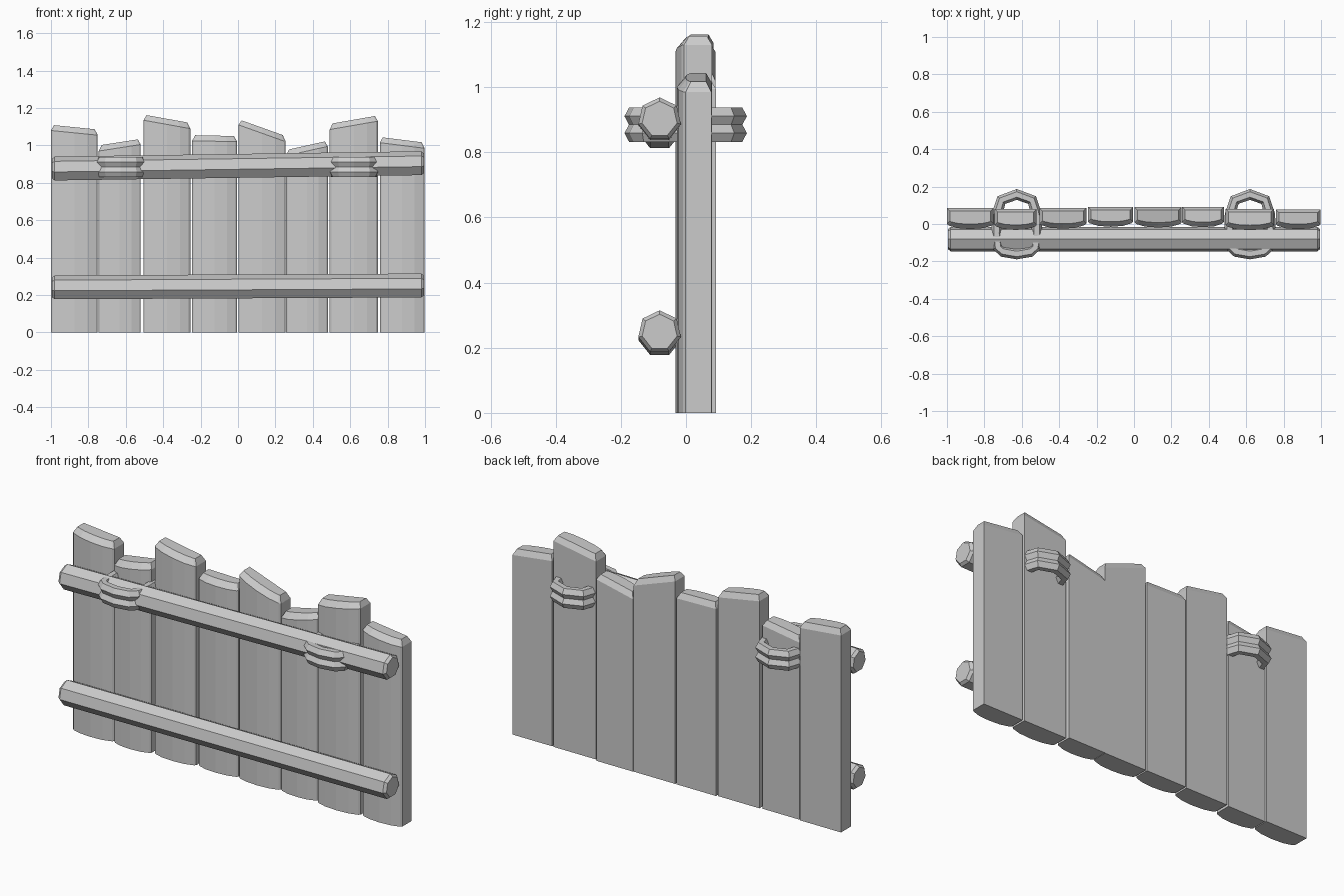
import bpy, bmesh, math
from mathutils import Vector

if "Cube" in bpy.data.objects:
    bpy.data.objects.remove(bpy.data.objects["Cube"])

wood = bpy.data.materials.new("plain_grey")
wood.use_nodes = True
grey = (0.6, 0.6, 0.6, 1)
wood.diffuse_color = grey
wood.node_tree.nodes["Principled BSDF"].inputs["Base Color"].default_value = grey


def loft(name, rings, closed=False):
    """Skin a list of equal-length point rings; cap the ends or close the loop."""
    bm = bmesh.new()
    loops = [[bm.verts.new(p) for p in ring] for ring in rings]
    n = len(loops[0])
    pairs = list(zip(loops, loops[1:]))
    if closed:
        pairs.append((loops[-1], loops[0]))
    else:
        bm.faces.new(loops[0])
        bm.faces.new(loops[-1])
    for a, b in pairs:
        for i in range(n):
            j = (i + 1) % n
            bm.faces.new((a[i], a[j], b[j], b[i]))
    bmesh.ops.recalc_face_normals(bm, faces=bm.faces)
    mesh = bpy.data.meshes.new(name)
    bm.to_mesh(mesh)
    bm.free()
    mesh.materials.append(wood)
    obj = bpy.data.objects.new(name, mesh)
    bpy.context.collection.objects.link(obj)
    return obj


# Planks: flat back, bulging front, slanted and chamfered top
FRONT = [(-1, 0), (-0.93, -0.008), (-0.55, -0.022), (0, -0.027),
         (0.55, -0.022), (0.93, -0.008), (1, 0)]


def plank(name, x0, x1, z_left, z_right, back, shift):
    mid, half = (x0 + x1) / 2, (x1 - x0) / 2

    def ring(inset, height):
        hx = half - inset
        cy = (back + shift) / 2
        depth = (back - shift - 2 * inset) / (back - shift)
        pts = [(f * hx, y + shift) for f, y in FRONT] + [(hx, back), (-hx, back)]
        return [(mid + x, cy + (y - cy) * depth, height(x / half)) for x, y in pts]

    def top(drop):
        return lambda t: (z_left + z_right) / 2 + t * (z_right - z_left) / 2 - drop

    loft(name, [ring(0, lambda t: 0), ring(0, top(0.03)), ring(0.016, top(0))])


PLANKS = [
    (-1.0, -0.75, 1.11, 1.085, 0.085, 0.0),
    (-0.745, -0.52, 1.0, 1.035, 0.08, -0.005),
    (-0.505, -0.255, 1.165, 1.12, 0.085, 0.002),
    (-0.245, -0.005, 1.055, 1.05, 0.09, 0.012),
    (0.003, 0.255, 1.14, 1.05, 0.09, 0.008),
    (0.257, 0.48, 0.975, 1.025, 0.092, 0.01),
    (0.49, 0.748, 1.115, 1.16, 0.08, -0.006),
    (0.758, 0.998, 1.045, 1.015, 0.078, -0.001),
]
for i, spec in enumerate(PLANKS):
    plank(f"plank_{i + 1}", *spec)


# Rails: seven-sided logs with chamfered ends
def rail(name, z_left, z_right):
    rings = []
    for x, r in ((-0.995, 0.055), (-0.98, 0.067), (0.98, 0.067), (0.995, 0.055)):
        z = z_left + (z_right - z_left) * (x + 1) / 2
        angles = [math.tau * k / 7 for k in range(7)]
        rings.append([(x, -0.081 + r * math.sin(a), z + r * math.cos(a)) for a in angles])
    loft(name, rings)


rail("upper_rail", 0.873, 0.902)
rail("lower_rail", 0.238, 0.248)

# Rope ties: two stacked hexagonal-section loops around plank and rail
HALF_PATH = [(0, 0.158), (0.082, 0.128), (0.106, 0.05), (0.108, -0.05),
             (0.1, -0.125), (0.075, -0.147), (0, -0.16)]
PATH = HALF_PATH + [(-x, y) for x, y in HALF_PATH[-2:0:-1]]


def rope(name, cx, z):
    rings = []
    for i, p in enumerate(PATH):
        tangent = Vector(PATH[(i + 1) % len(PATH)]) - Vector(PATH[i - 1])
        out = Vector((-tangent.y, tangent.x)).normalized()
        ring = []
        for k in range(6):
            a = math.tau * k / 6
            q = Vector(p) + out * (0.029 * math.cos(a))
            ring.append((cx + q.x, q.y, z + 0.0315 * math.sin(a)))
        rings.append(ring)
    loft(name, rings, closed=True)


for side, cx in (("right", -0.627), ("left", 0.62)):
    rope(f"{side}_rope_lower", cx, 0.859)
    rope(f"{side}_rope_upper", cx, 0.911)
